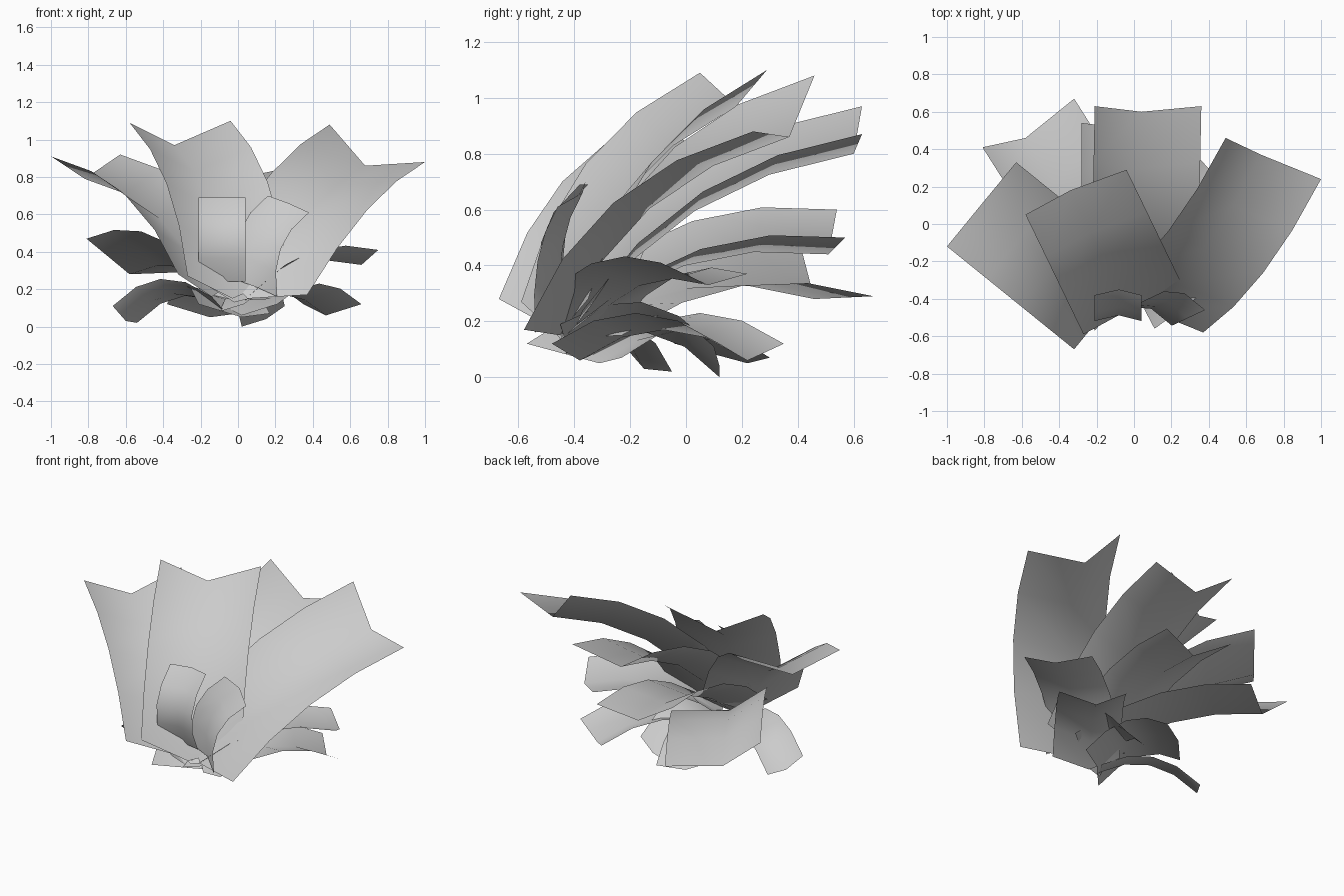
import bpy
from mathutils import Vector

if "Cube" in bpy.data.objects:
    bpy.data.objects.remove(bpy.data.objects["Cube"])

STEPS = 4


def leaf(name, left, mid, right, run, bulge, side=0.0):
    """Creased strip: a three point tip profile swept back along an arched path."""
    run = Vector(run)
    axis = run.normalized()
    up = Vector((0, 0, 1))
    lift = (up - axis * axis.dot(up)).normalized() * bulge
    lift += axis.cross(up).normalized() * side
    verts, faces = [], []
    for i in range(STEPS + 1):
        t = i / STEPS
        offset = run * (t - 1) + lift * 4 * t * (1 - t)
        verts += [Vector(p) + offset for p in (left, mid, right)]
    for i in range(STEPS):
        for c in range(2):
            a = i * 3 + c
            faces.append((a, a + 1, a + 4, a + 3))
    mesh = bpy.data.meshes.new(name)
    mesh.from_pydata([v[:] for v in verts], [], faces)
    mesh.polygons.foreach_set("use_smooth", [True] * len(faces))
    ob = bpy.data.objects.new(name, mesh)
    bpy.context.collection.objects.link(ob)
    return ob


# Tall outer leaves
leaf("tall_leaf_right", (.49, .46, 1.08), (.68, .37, .86), (1, .24, .88), (.63, .82, .71), .12, .06)
leaf("tall_leaf_centre", (-.58, .05, 1.09), (-.34, .18, .97), (-.04, .29, 1.1), (-.31, .64, .82), .13)
leaf("tall_leaf_left", (-1, -.12, .91), (-.82, .1, .79), (-.63, .33, .92), (-.68, .55, .63), .13)
leaf("tall_leaf_back", (-.21, .63, .97), (.04, .6, .8), (.36, .63, .87), (.02, 1.0, .63), .13)

# Middle leaves
leaf("middle_leaf_left", (-.81, .41, .47), (-.58, .46, .28), (-.32, .67, .29), (-.57, .9, .14), .11)
leaf("middle_leaf_back", (-.28, .54, .6), (-.02, .51, .44), (.23, .57, .5), (0, .96, .31), .12)
leaf("middle_leaf_right", (.5, .22, .37), (.66, .08, .33), (.75, -.09, .41), (.64, .47, .2), .1)

# Low drooping leaves
leaf("low_leaf_right", (.35, .35, .12), (.47, .22, .06), (.66, .12, .12), (.45, .6, 0), .11)
leaf("low_leaf_left", (-.67, -.22, .11), (-.6, -.15, .03), (-.54, -.05, .02), (-.53, .25, -.05), .12)
leaf("low_leaf_back", (.02, .12, .0), (.15, .12, .04), (.25, .1, .11), (.12, .55, -.08), .12)
leaf("low_leaf_back_left", (-.38, -.04, .12), (-.15, .22, .05), (.0, .3, .07), (-.17, .53, 0), .11)

# Small upright front leaves
leaf("small_leaf_left", (-.21, -.38, .69), (-.08, -.35, .69), (.04, -.38, .69), (0, .08, .45), .1)
leaf("small_leaf_right", (.16, -.36, .7), (.27, -.37, .66), (.38, -.46, .61), (.17, .08, .45), .08)
